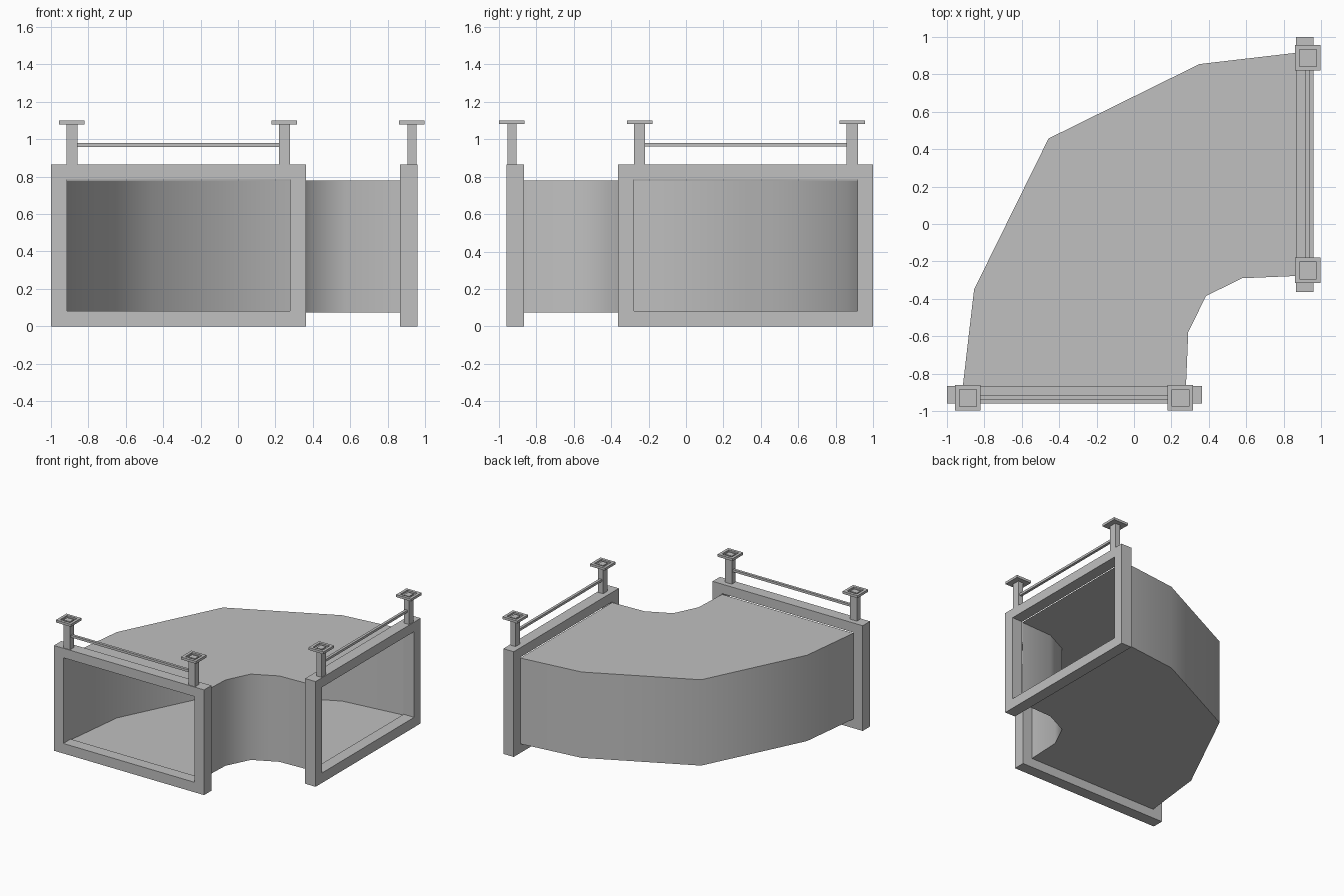
import bpy, bmesh, math
from mathutils import Matrix

cube = bpy.data.objects.get("Cube")
if cube:
    bpy.data.objects.remove(cube, do_unlink=True)

# Single sheet-metal colour
metal = bpy.data.materials.new("light grey metal")
metal.use_nodes = True
GREY = (0.53, 0.53, 0.53, 1)
metal.diffuse_color = GREY
metal.node_tree.nodes["Principled BSDF"].inputs["Base Color"].default_value = GREY

# Reflection across the diagonal that swaps the front and side openings
SWAP = Matrix(((0, -1, 0, 0), (-1, 0, 0, 0), (0, 0, 1, 0), (0, 0, 0, 1)))


def make(name, bm, swap=False):
    if swap:
        bm.transform(SWAP)
    bmesh.ops.recalc_face_normals(bm, faces=bm.faces)
    mesh = bpy.data.meshes.new(name)
    bm.to_mesh(mesh)
    bm.free()
    mesh.materials.append(metal)
    obj = bpy.data.objects.new(name, mesh)
    bpy.context.collection.objects.link(obj)
    return obj


def box(bm, x, y, z):
    size = [b - a for a, b in (x, y, z)]
    mid = [(a + b) / 2 for a, b in (x, y, z)]
    m = Matrix.Translation(mid) @ Matrix.Diagonal((*size, 1))
    bmesh.ops.create_cube(bm, size=1, matrix=m)


def rect(x, z):
    return [(x[0], z[0]), (x[1], z[0]), (x[1], z[1]), (x[0], z[1])]


def frame(bm, outer, inner, place, near, far):
    """Rectangular ring between two outlines, extruded from near to far."""
    rings = [[bm.verts.new(place(u, v, d)) for u, v in loop]
             for loop, d in ((outer, near), (inner, near), (inner, far), (outer, far))]
    for k in range(4):
        a, b = rings[k], rings[(k + 1) % 4]
        for i in range(4):
            j = (i + 1) % 4
            bm.faces.new((a[i], a[j], b[j], b[i]))


# Curved duct: open-ended thin shell
outer = [(-0.915, -0.865), (-0.855, -0.35), (-0.457, 0.457)]
inner = [(0.278, -0.865), (0.29, -0.578), (0.385, -0.385)]
outer += [(-y, -x) for x, y in outer[-2::-1]]
inner += [(-y, -x) for x, y in inner[-2::-1]]
bm = bmesh.new()
sections = []
for o, i in zip(outer, inner):
    corners = [(*o, 0.075), (*i, 0.075), (*i, 0.78), (*o, 0.78)]
    sections.append([bm.verts.new(c) for c in corners])
for a, b in zip(sections, sections[1:]):
    for i in range(4):
        j = (i + 1) % 4
        bm.faces.new((a[i], a[j], b[j], b[i]))
duct = make("curved_duct", bm)
bpy.ops.object.select_all(action="DESELECT")
duct.select_set(True)
bpy.context.view_layer.objects.active = duct
bpy.ops.object.shade_smooth_by_angle(angle=math.radians(50))

HANGERS = (("outer", -0.888), ("inner", 0.248))
HY = -0.93

for side, swap in (("front", False), ("side", True)):
    # Flange frame around the opening
    bm = bmesh.new()
    frame(bm, rect((-1, 0.364), (0, 0.864)), rect((-0.915, 0.279), (0.082, 0.786)),
          lambda u, v, d: (u, d, v), -0.96, -0.865)
    make(side + "_flange", bm, swap)

    for label, x in HANGERS:
        # Hanger post
        bm = bmesh.new()
        box(bm, (x - 0.03, x + 0.03), (HY - 0.024, HY + 0.024), (0.864, 1.095))
        make(f"{side}_{label}_post", bm, swap)
        # Ceiling plate with a raised rim
        bm = bmesh.new()
        r, s = 0.068, 0.045
        box(bm, (x - r, x + r), (HY - r, HY + r), (1.08, 1.087))
        frame(bm, rect((x - r, x + r), (HY - r, HY + r)),
              rect((x - s, x + s), (HY - s, HY + s)),
              lambda u, v, d: (u, v, d), 1.087, 1.1)
        make(f"{side}_{label}_plate", bm, swap)

    # Tie rod between the two posts
    bm = bmesh.new()
    box(bm, (HANGERS[0][1], HANGERS[1][1]), (HY - 0.01, HY + 0.012), (0.96, 0.979))
    make(side + "_tie_rod", bm, swap)
